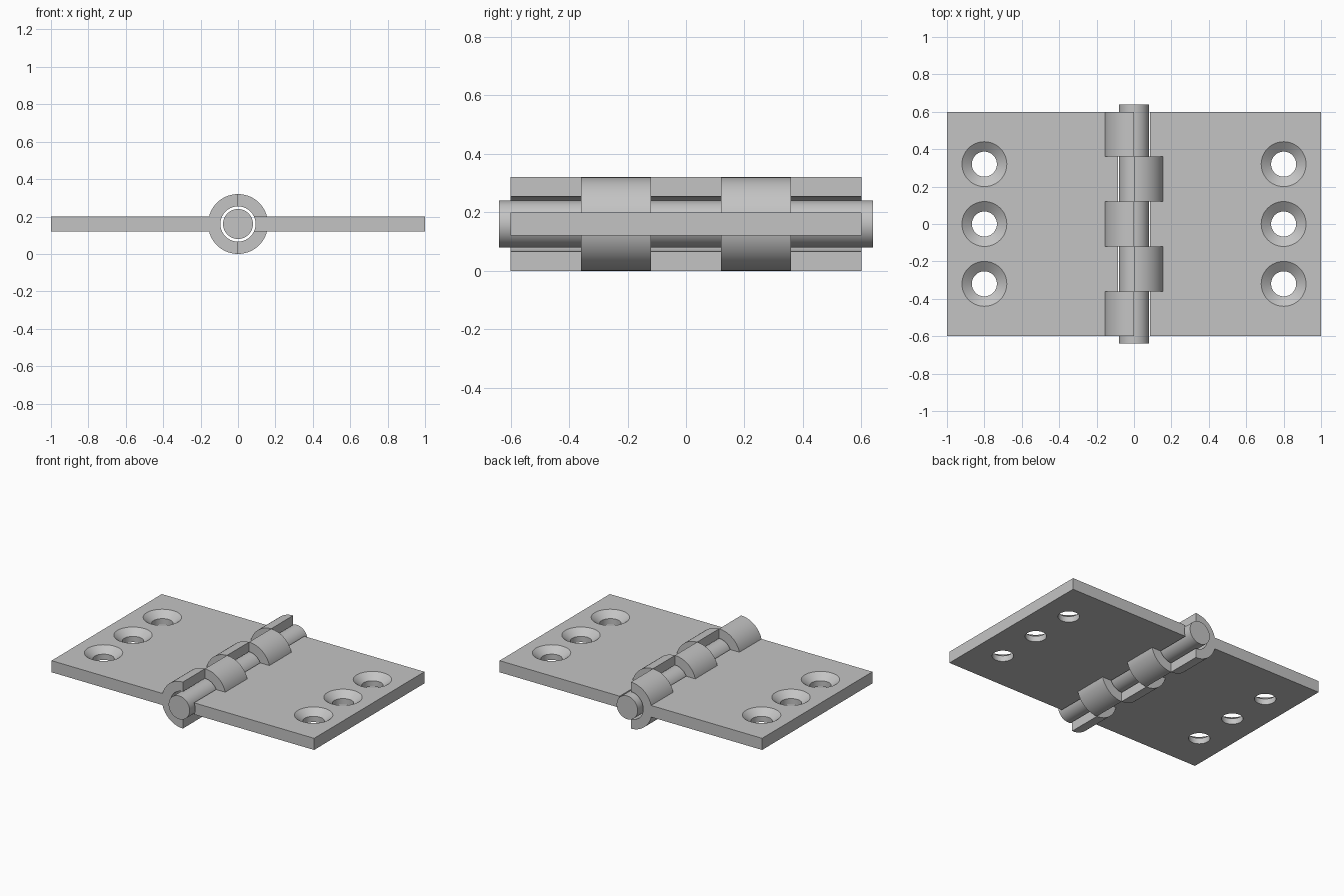
import bpy, bmesh, math
from mathutils import Matrix, Vector

cube = bpy.data.objects.get("Cube")
if cube:
    bpy.data.objects.remove(cube, do_unlink=True)

AXIS_Z = 0.16          # height of the hinge axis
BARREL_R = 0.16
BORE_R = 0.094
PIN_R = 0.08
LEAF_Y = 0.6
STEP = 2 * LEAF_Y / 5  # length of one knuckle

steel = bpy.data.materials.new("grey steel")
steel.use_nodes = True
grey = (0.55, 0.55, 0.55, 1)
steel.diffuse_color = grey
steel.node_tree.nodes["Principled BSDF"].inputs["Base Color"].default_value = grey


def make_object(name, bm):
    bmesh.ops.recalc_face_normals(bm, faces=bm.faces)
    mesh = bpy.data.meshes.new(name)
    bm.to_mesh(mesh)
    bm.free()
    mesh.materials.append(steel)
    obj = bpy.data.objects.new(name, mesh)
    bpy.context.collection.objects.link(obj)
    return obj


def box(name, x0, x1, z0, z1):
    bm = bmesh.new()
    bmesh.ops.create_cube(bm, size=1)
    size = Matrix.Diagonal((abs(x1 - x0), 2 * LEAF_Y, z1 - z0, 1))
    place = Matrix.Translation(((x0 + x1) / 2, 0, (z0 + z1) / 2))
    bm.transform(place @ size)
    return make_object(name, bm)


def rod(name, radius, half_length):
    bm = bmesh.new()
    turn = Matrix.Translation((0, 0, AXIS_Z)) @ Matrix.Rotation(math.pi / 2, 4, 'X')
    bmesh.ops.create_cone(bm, cap_ends=True, segments=64, radius1=radius,
                          radius2=radius, depth=2 * half_length, matrix=turn)
    return make_object(name, bm)


def upright_cone(name, x, y, z0, z1, r0, r1):
    bm = bmesh.new()
    bmesh.ops.create_cone(bm, cap_ends=True, segments=48, radius1=r0, radius2=r1,
                          depth=z1 - z0, matrix=Matrix.Translation((x, y, (z0 + z1) / 2)))
    return make_object(name, bm)


def half_barrel(name, side, y):
    """Half disc on one side of the axis, extruded along y."""
    bm = bmesh.new()
    ring = []
    for i in range(33):
        a = math.pi * (i / 32 - 0.5)
        ring.append(bm.verts.new((side * BARREL_R * math.cos(a), y - STEP / 2,
                                  AXIS_Z + BARREL_R * math.sin(a))))
    face = bm.faces.new(ring)
    grown = bmesh.ops.extrude_face_region(bm, geom=[face])["geom"]
    verts = [g for g in grown if isinstance(g, bmesh.types.BMVert)]
    bmesh.ops.translate(bm, verts=verts, vec=Vector((0, STEP, 0)))
    return make_object(name, bm)


def combine(target, tool, operation):
    mod = target.modifiers.new(operation.title(), 'BOOLEAN')
    mod.operation = operation
    mod.solver = 'EXACT'
    mod.object = tool
    bpy.context.view_layer.objects.active = target
    bpy.ops.object.modifier_apply(modifier=mod.name)
    bpy.data.objects.remove(tool, do_unlink=True)


def smooth(obj):
    bpy.ops.object.select_all(action='DESELECT')
    obj.select_set(True)
    bpy.context.view_layer.objects.active = obj
    bpy.ops.object.shade_smooth_by_angle(angle=math.radians(30))


def leaf(name, side, knuckle_slots):
    plate = box(name, side * 0.05, side, AXIS_Z - 0.04, AXIS_Z + 0.04)
    # Knuckles, then the bore for the pin
    for slot in knuckle_slots:
        combine(plate, half_barrel("knuckle", side, slot * STEP), 'UNION')
    combine(plate, rod("bore", BORE_R, 0.8), 'DIFFERENCE')
    # Countersunk screw holes
    for y in (-0.32, 0, 0.32):
        x = side * 0.8
        combine(plate, upright_cone("drill", x, y, 0.08, 0.18, 0.067, 0.067), 'DIFFERENCE')
        combine(plate, upright_cone("countersink", x, y, 0.16, 0.22, 0.067, 0.1465), 'DIFFERENCE')
    smooth(plate)


leaf("right_leaf", -1, (-2, 0, 2))
leaf("left_leaf", 1, (-1, 1))
smooth(rod("hinge_pin", PIN_R, 0.64))
